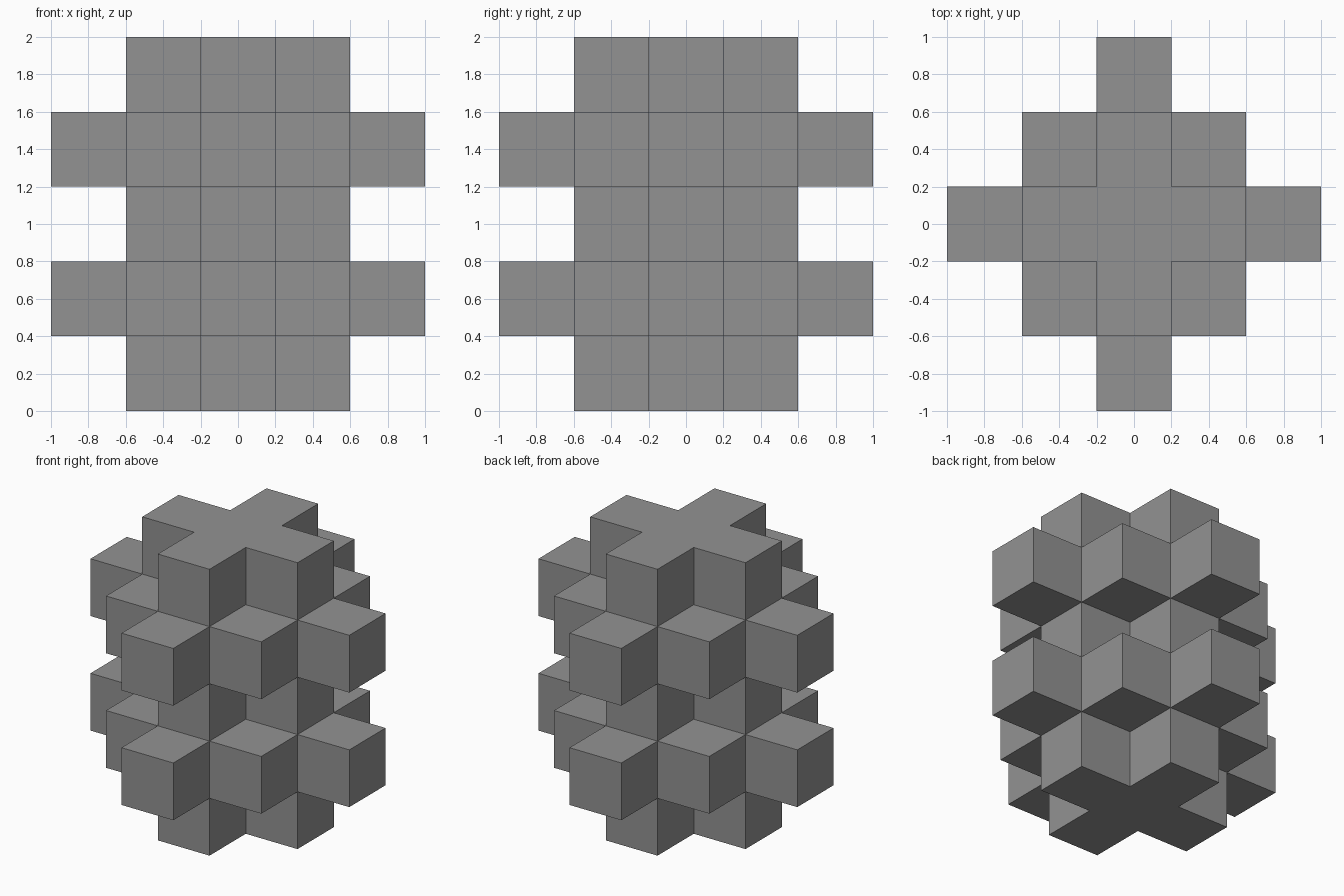
import bpy
import bmesh
from mathutils import Vector

if "Cube" in bpy.data.objects:
    bpy.data.objects.remove(bpy.data.objects["Cube"], do_unlink=True)

CELL = 0.4

# Single flat grey
grey = bpy.data.materials.new("mid_grey")
grey.use_nodes = True
colour = (0.29, 0.29, 0.29, 1)
grey.diffuse_color = colour
grey.node_tree.nodes["Principled BSDF"].inputs["Base Color"].default_value = colour

# Five stacked layers alternate between a small plus and a wide stepped diamond
cells = set()
for k in range(5):
    reach = 1 + k % 2
    for i in range(-reach, reach + 1):
        for j in range(-reach, reach + 1):
            if abs(i) + abs(j) <= reach:
                cells.add((i, j, k))

# Outer skin only: a square wherever a cell meets empty space
bm = bmesh.new()
for cell in sorted(cells):
    centre = Vector(cell) + Vector((0, 0, 0.5))
    for axis in range(3):
        for sign in (-1, 1):
            normal = Vector((0, 0, 0))
            normal[axis] = sign
            if tuple(int(c + n) for c, n in zip(cell, normal)) in cells:
                continue
            u = Vector((0, 0, 0))
            u[(axis + 1) % 3] = 0.5
            v = normal.cross(u)
            mid = centre + normal / 2
            corners = (mid - u - v, mid + u - v, mid + u + v, mid - u + v)
            bm.faces.new([bm.verts.new(p * CELL) for p in corners])
bmesh.ops.remove_doubles(bm, verts=bm.verts, dist=0.001)

mesh = bpy.data.meshes.new("stacked_block_cluster")
bm.to_mesh(mesh)
bm.free()
mesh.materials.append(grey)
cluster = bpy.data.objects.new("stacked_block_cluster", mesh)
bpy.context.collection.objects.link(cluster)
